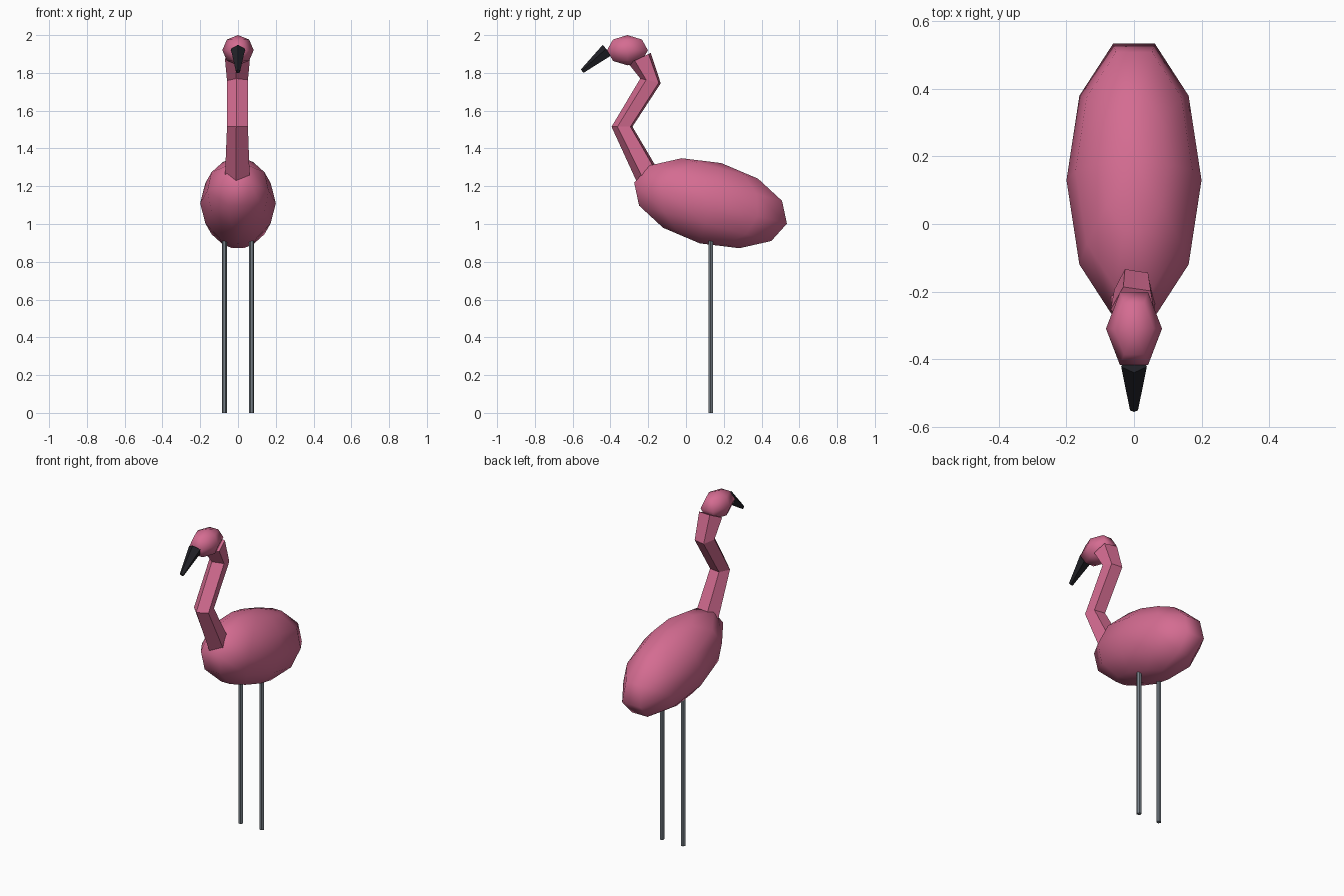
import bpy, bmesh
from math import radians, sin, cos
from mathutils import Matrix, Vector

cube = bpy.data.objects.get("Cube")
if cube:
    bpy.data.objects.remove(cube, do_unlink=True)


def material(name, rgb):
    m = bpy.data.materials.new(name)
    m.use_nodes = True
    m.diffuse_color = (*rgb, 1)
    m.node_tree.nodes["Principled BSDF"].inputs["Base Color"].default_value = (*rgb, 1)
    return m


PINK = material("plumage_pink", (0.66, 0.15, 0.285))
BLACK = material("beak_black", (0.015, 0.015, 0.02))
GREY = material("leg_grey", (0.18, 0.21, 0.24))


def finish(bm, name, mat, smooth=False):
    bmesh.ops.recalc_face_normals(bm, faces=bm.faces[:])
    for f in bm.faces:
        f.smooth = smooth
    me = bpy.data.meshes.new(name)
    bm.to_mesh(me)
    bm.free()
    me.materials.append(mat)
    ob = bpy.data.objects.new(name, me)
    bpy.context.collection.objects.link(ob)
    return ob


def ellipsoid(name, centre, radii, segments, rings, tilt=0):
    """Low-poly ellipsoid with one meridian on the centre line."""
    bm = bmesh.new()
    bmesh.ops.create_uvsphere(
        bm, u_segments=segments, v_segments=rings, radius=1,
        matrix=Matrix.Translation(centre) @ Matrix.Rotation(radians(tilt), 4, "X")
        @ Matrix.Diagonal((*radii, 1)) @ Matrix.Rotation(radians(90), 4, "Z"))
    return finish(bm, name, PINK, True)


def tube(name, rings, sides, start, mat, x=0):
    """Faceted tube; each ring is (y, z, radius, tilt of its plane)."""
    bm = bmesh.new()
    loops = []
    for y, z, r, tilt in rings:
        u = Vector((0, cos(radians(tilt)), sin(radians(tilt))))
        loop = []
        for i in range(sides):
            a = radians(start + 360 * i / sides)
            loop.append(bm.verts.new(
                Vector((x + r * cos(a), y, z)) + u * r * sin(a)))
        loops.append(loop)
    for lo, hi in zip(loops, loops[1:]):
        for i in range(sides):
            j = (i + 1) % sides
            bm.faces.new((lo[i], lo[j], hi[j], hi[i]))
    bm.faces.new(loops[0])
    bm.faces.new(loops[-1])
    return finish(bm, name, mat)


# Body and head
ellipsoid("body", (0, 0.13, 1.11), (0.2, 0.44, 0.22), 10, 6, -15)
ellipsoid("head", (0, -0.31, 1.92), (0.083, 0.125, 0.08), 6, 4)

# S-shaped neck
tube("neck", [(-0.172, 1.2, 0.072, 27.5), (-0.336, 1.515, 0.059, 0),
              (-0.185, 1.757, 0.059, -13), (-0.243, 1.879, 0.07, 25)],
     5, -99, PINK)

# Tapered beak pointing down and forward
tube("beak", [(-0.415, 1.918, 0.04, 130), (-0.549, 1.808, 0.0125, 130)],
     5, 90, BLACK)

# Legs
for side, x in (("left", 0.072), ("right", -0.072)):
    tube(side + "_leg", [(0.13, 0, 0.014, 0), (0.13, 0.96, 0.014, 0)],
         6, 0, GREY, x)
